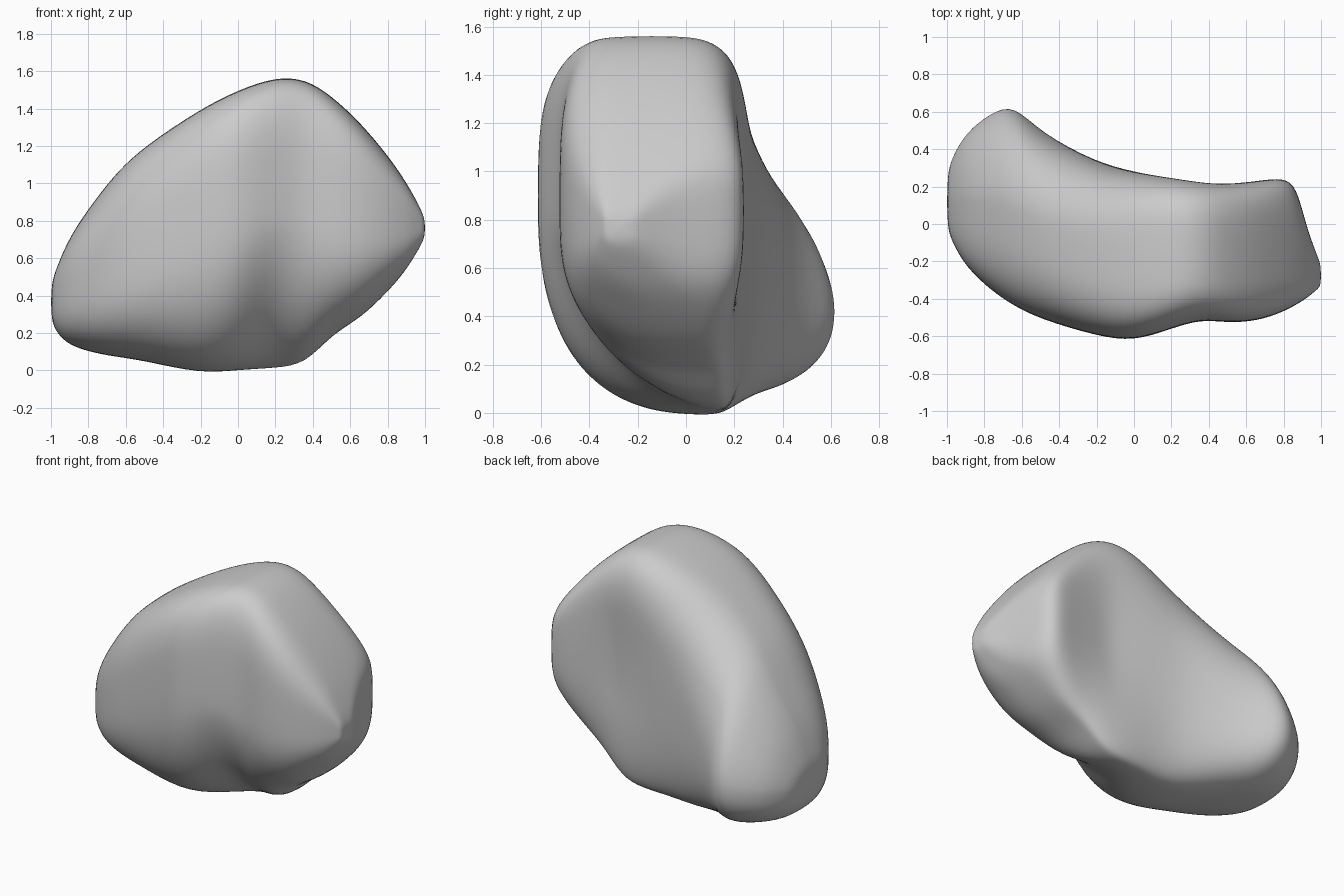
import bpy
import bmesh
import math

default_cube = bpy.data.objects.get("Cube")
if default_cube:
    bpy.data.objects.remove(default_cube, do_unlink=True)

# Stone colour
stone = bpy.data.materials.new("stone grey")
stone.use_nodes = True
stone_colour = (0.6, 0.6, 0.6, 1)
stone.diffuse_color = stone_colour
stone.node_tree.nodes["Principled BSDF"].inputs["Base Color"].default_value = stone_colour

# Cross-section extremes from the right end to the left end:
# x, top z, bottom z, front y, back y
outline = [
    (-1, .46, .27, -.02, .27), (-.97, .55, .2, -.1, .36),
    (-.9, .72, .13, -.23, .49), (-.76, .92, .09, -.36, .6),
    (-.64, 1.07, .07, -.44, .64), (-.5, 1.2, .05, -.51, .49),
    (-.2, 1.4, -.02, -.6, .33), (0, 1.5, 0, -.63, .28),
    (.2, 1.57, .01, -.56, .26), (.36, 1.56, .03, -.51, .24),
    (.5, 1.47, .19, -.53, .22), (.66, 1.32, .28, -.52, .23),
    (.8, 1.15, .42, -.47, .25), (.87, 1.05, .5, -.43, .2),
    (.92, .97, .57, -.4, -.01), (.98, .86, .67, -.35, -.17),
    (1, .8, .72, -.33, -.22),
]
# x, crest y, base y, height of front bulge, height of back bulge
bulges = [
    (-1, .12, .12, .37, .37), (-.75, .12, .14, .45, .41),
    (-.5, 0, .1, .6, .46), (-.2, -.1, .06, .8, .65),
    (.2, -.14, .13, .85, .95), (.5, -.14, .1, .8, 1),
    (.8, -.12, -.02, .74, .82), (.92, -.21, -.21, .76, .77),
    (1, -.28, -.28, .76, .76),
]


def sample(rows, x):
    """Linear lookup in a table sorted by its first column."""
    for low, high in zip(rows, rows[1:]):
        if x <= high[0]:
            t = (x - low[0]) / (high[0] - low[0])
            return [a + (b - a) * t for a, b in zip(low[1:], high[1:])]
    return rows[-1][1:]


def bump(x, centre, width):
    return math.exp(-((x - centre) / width) ** 2)


def section(x, count=40):
    """Four joined superellipse quarters around the cross-section."""
    top, bottom, front, back = sample(outline, x)
    crest, base, front_z, back_z = sample(bulges, x)
    side = min(1, max(0, (x + .7) / .8))
    ring = []
    for i in range(count):
        angle = math.tau * i / count
        c, s = math.cos(angle), math.sin(angle)
        upper, forward = c >= 0, s >= 0
        # Lower powers give squarer corners
        if forward:
            power = .6 - .14 * side if upper else .78 + .5 * bump(x, .2, .16)
        else:
            power = 1.2 - .68 * side if upper else .88 - .22 * side
        c_abs, s_abs = abs(c) ** power, abs(s) ** power
        middle = crest if upper else base
        edge, level = (front, front_z) if forward else (back, back_z)
        y = middle + (edge - middle) * s_abs
        z = level + ((top if upper else bottom) - level) * c_abs
        # Shallow flute down the back
        if not forward:
            y -= .05 * bump(x, .32, .14) * bump(z, .8, .4) * s_abs
        ring.append((x, y, z))
    return ring


# Loft the boulder through its cross-sections
bm = bmesh.new()
rings = [[bm.verts.new(p) for p in section(row[0])] for row in outline]
for first, second in zip(rings, rings[1:]):
    for i in range(len(first)):
        j = (i + 1) % len(first)
        bm.faces.new((first[i], first[j], second[j], second[i]))
bm.faces.new(rings[0])
bm.faces.new(rings[-1])
bmesh.ops.recalc_face_normals(bm, faces=bm.faces)

mesh = bpy.data.meshes.new("boulder")
bm.to_mesh(mesh)
bm.free()
mesh.materials.append(stone)
mesh.shade_smooth()
boulder = bpy.data.objects.new("boulder", mesh)
bpy.context.collection.objects.link(boulder)

# Round the surface
rounding = boulder.modifiers.new("rounding", "SUBSURF")
rounding.levels = rounding.render_levels = 2
